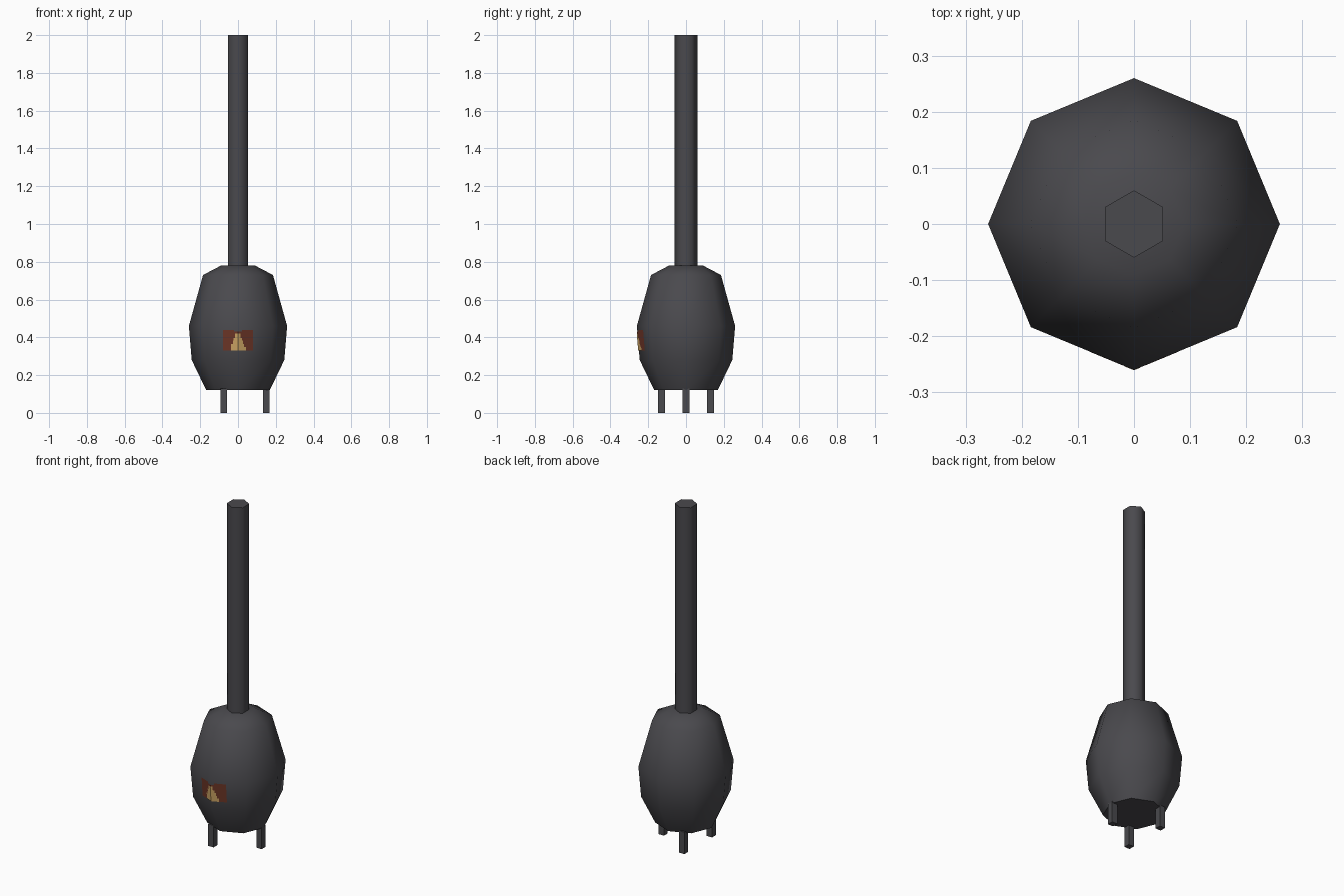
import bpy, bmesh, math

if "Cube" in bpy.data.objects:
    bpy.data.objects.remove(bpy.data.objects["Cube"])


def material(name, rgb):
    m = bpy.data.materials.new(name)
    m.diffuse_color = (*rgb, 1)
    m.use_nodes = True
    m.node_tree.nodes["Principled BSDF"].inputs["Base Color"].default_value = m.diffuse_color
    return m


IRON = material("dark iron", (0.068, 0.067, 0.075))
RUST = material("ember red", (0.16, 0.038, 0.021))
FLAME = material("flame yellow", (0.62, 0.38, 0.13))


def finish(name, bm, mat, smooth=None):
    bmesh.ops.recalc_face_normals(bm, faces=bm.faces)
    me = bpy.data.meshes.new(name)
    bm.to_mesh(me)
    bm.free()
    me.materials.append(mat)
    ob = bpy.data.objects.new(name, me)
    bpy.context.collection.objects.link(ob)
    if smooth:
        bpy.ops.object.select_all(action='DESELECT')
        ob.select_set(True)
        bpy.context.view_layer.objects.active = ob
        bpy.ops.object.shade_smooth_by_angle(angle=math.radians(smooth))
    return ob


def lathe(name, profile, sides, start, mat, center=(0, 0), smooth=None):
    """Stack of regular polygon rings (radius, z), capped at both ends."""
    bm = bmesh.new()
    rings = []
    for r, z in profile:
        angles = [start + 2 * math.pi * i / sides for i in range(sides)]
        rings.append([bm.verts.new((center[0] + r * math.cos(a),
                                    center[1] + r * math.sin(a), z)) for a in angles])
    for lo, hi in zip(rings, rings[1:]):
        for i in range(sides):
            j = (i + 1) % sides
            bm.faces.new((lo[i], lo[j], hi[j], hi[i]))
    bm.faces.new(rings[0][::-1])
    bm.faces.new(rings[-1])
    return finish(name, bm, mat, smooth)


# Pot belly, flue pipe and three legs
lathe("stove_body", [(0.168, 0.12), (0.245, 0.28), (0.26, 0.46), (0.185, 0.73), (0.09, 0.78)],
      8, 0, IRON, smooth=50)
lathe("flue_pipe", [(0.06, 0.77), (0.06, 2.0)], 6, math.pi / 6, IRON, smooth=65)
for n in range(3):
    a = n * 2 * math.pi / 3
    lathe(f"leg_{n + 1}", [(0.025, 0), (0.025, 0.13)], 4, math.pi / 4, IRON,
          center=(0.15 * math.cos(a), 0.15 * math.sin(a)))


def on_belly(x, z, lift):
    """Point on the two front facets of the belly."""
    r = 0.245 + 0.015 * (z - 0.28) / 0.18 + lift
    return (x, -(r - abs(x) * math.tan(math.pi / 8)), z)


def decal(name, rects, lift, mat):
    """Thin panels (x0, x1, z0, z1) wrapped round the front edge of the belly."""
    bm = bmesh.new()
    for x0, x1, z0, z1 in rects:
        xs = [x0, 0, x1] if x0 < 0 < x1 else [x0, x1]
        for a, b in zip(xs, xs[1:]):
            bm.faces.new([bm.verts.new(on_belly(x, z, lift))
                          for x, z in ((a, z0), (b, z0), (b, z1), (a, z1))])
    bmesh.ops.remove_doubles(bm, verts=bm.verts, dist=1e-5)
    ob = finish(name, bm, mat)
    # keep the panels facing the front
    for p in ob.data.polygons:
        if p.normal.y > 0:
            p.flip()


# Fire door with a small notch at the top, and the stepped flame
decal("fire_door", [(-0.08, 0.08, 0.33, 0.43), (-0.08, -0.02, 0.43, 0.44),
                    (0.02, 0.08, 0.43, 0.44)], 0.002, RUST)
decal("flame", [(-0.037, 0.042, 0.33, 0.35), (-0.037, 0.032, 0.35, 0.366),
                (-0.027, 0.027, 0.366, 0.382), (-0.025, 0.02, 0.382, 0.397),
                (-0.017, 0.012, 0.397, 0.42)], 0.004, FLAME)
